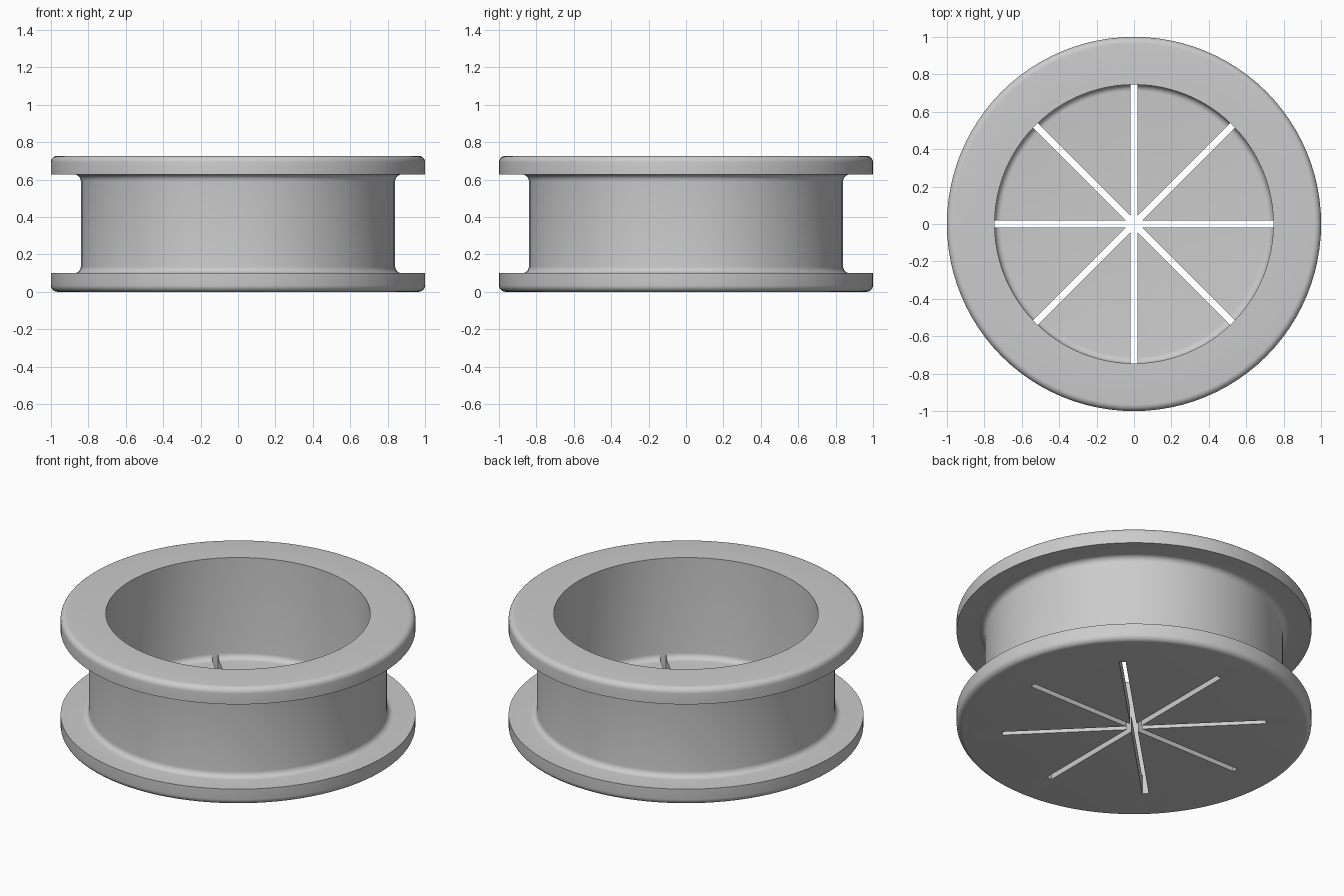
import bpy
import bmesh
from math import cos, sin, pi, radians
from mathutils import Matrix, Vector

cube = bpy.data.objects.get("Cube")
if cube:
    bpy.data.objects.remove(cube, do_unlink=True)

HEIGHT, FLANGE = 0.727, 0.10
RIM_R, CORE_R, BORE_R = 1.0, 0.84, 0.745
ROUND, FILLET = 0.035, 0.035
SLOT_W, SEGMENTS = 0.036, 96

grey = bpy.data.materials.new("plain grey")
grey.use_nodes = True
grey.diffuse_color = (0.6, 0.6, 0.6, 1)
grey.node_tree.nodes["Principled BSDF"].inputs["Base Color"].default_value = (0.6, 0.6, 0.6, 1)


def arc(cx, cz, r, start, end, steps=6):
    """Profile points (radius, height) along an arc given in degrees."""
    angles = [radians(start + (end - start) * i / steps) for i in range(steps + 1)]
    return [(cx + r * cos(a), cz + r * sin(a)) for a in angles]


def make_object(name, bm):
    bmesh.ops.recalc_face_normals(bm, faces=bm.faces)
    mesh = bpy.data.meshes.new(name)
    bm.to_mesh(mesh)
    bm.free()
    mesh.materials.append(grey)
    obj = bpy.data.objects.new(name, mesh)
    bpy.context.collection.objects.link(obj)
    return obj


# Spool section: underside, lower flange, core, upper flange, bore, floor
top = HEIGHT - FLANGE
profile = [(0, 0)]
profile += arc(RIM_R - ROUND, ROUND, ROUND, -90, 0)
profile += [(RIM_R, FLANGE)]
profile += arc(CORE_R + FILLET, FLANGE + FILLET, FILLET, 270, 180)
profile += arc(CORE_R + FILLET, top - FILLET, FILLET, 180, 90)
profile += [(RIM_R, top)]
profile += arc(RIM_R - ROUND, HEIGHT - ROUND, ROUND, 0, 90)
profile += [(BORE_R, HEIGHT)]
profile += arc(BORE_R - FILLET, FLANGE + FILLET, FILLET, 0, -90)
profile += [(0, FLANGE)]

# Lathe the section
bm = bmesh.new()
verts = [bm.verts.new((r, 0, z)) for r, z in profile]
edges = [bm.edges.new(pair) for pair in zip(verts, verts[1:])]
bmesh.ops.spin(bm, geom=verts + edges, cent=(0, 0, 0), axis=(0, 0, 1),
               angle=2 * pi, steps=SEGMENTS, use_merge=True)
bmesh.ops.remove_doubles(bm, verts=bm.verts, dist=1e-5)
spool = make_object("slotted_spool", bm)

# Four crossing bars cut eight drain slots through the floor
bpy.context.view_layer.objects.active = spool
spool.select_set(True)
for i in range(4):
    bm = bmesh.new()
    bmesh.ops.create_cube(bm, size=1)
    bmesh.ops.scale(bm, vec=Vector((2 * BORE_R, SLOT_W, 0.24)), verts=bm.verts)
    bmesh.ops.translate(bm, vec=Vector((0, 0, 0.015)), verts=bm.verts)
    bmesh.ops.rotate(bm, cent=(0, 0, 0), matrix=Matrix.Rotation(i * pi / 4, 3, "Z"),
                     verts=bm.verts)
    cutter = make_object("slot_cutter", bm)
    cutter.hide_render = True
    cut = spool.modifiers.new("slot", "BOOLEAN")
    cut.operation, cut.solver, cut.object = "DIFFERENCE", "EXACT", cutter
    bpy.ops.object.modifier_apply(modifier=cut.name)
    bpy.data.objects.remove(cutter, do_unlink=True)

bpy.ops.object.shade_smooth_by_angle(angle=radians(30))
